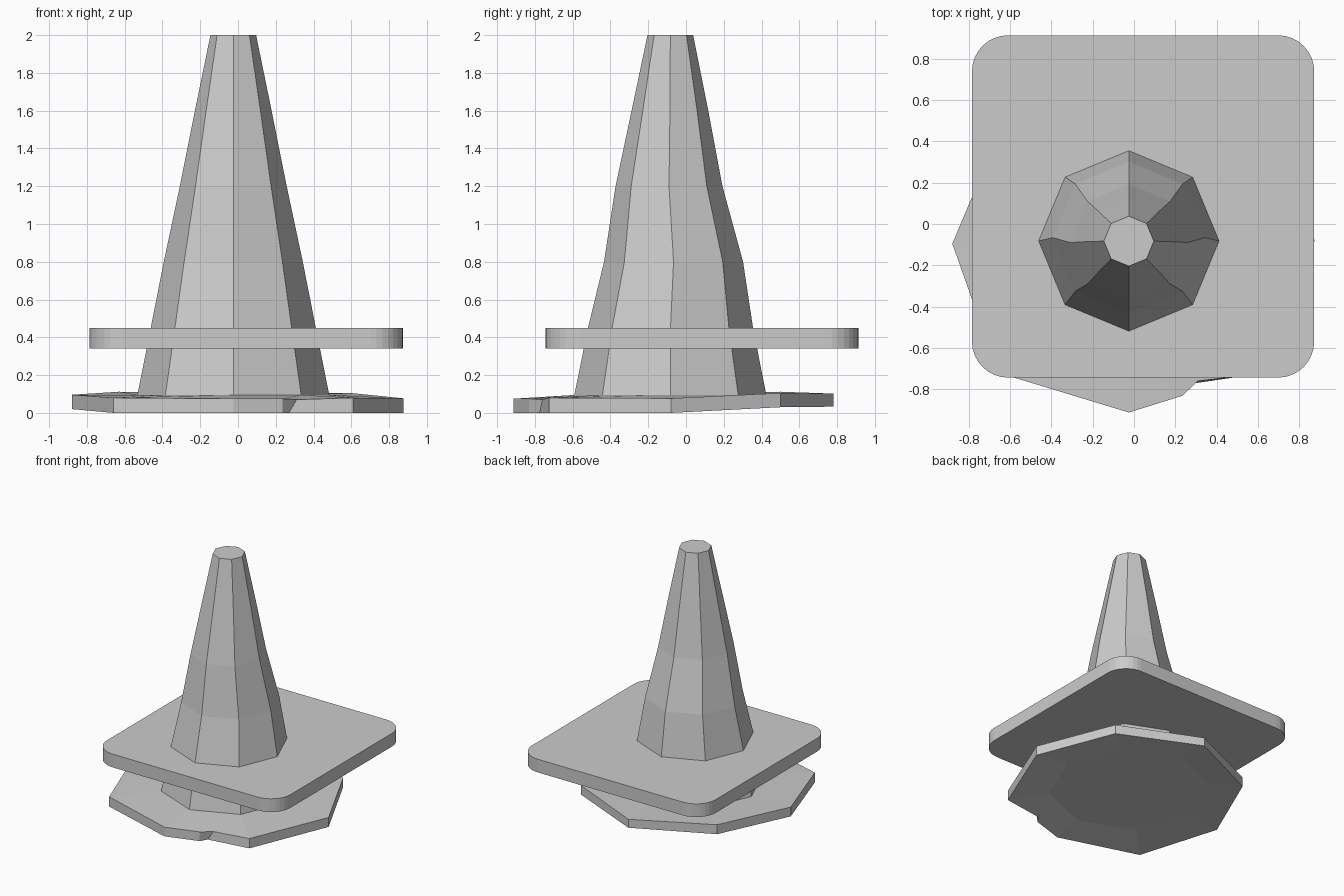
import bpy, bmesh
from math import cos, sin, pi

if "Cube" in bpy.data.objects:
    bpy.data.objects.remove(bpy.data.objects["Cube"])

CX, CY = -0.025, -0.083


def finish(bm, name):
    bmesh.ops.recalc_face_normals(bm, faces=bm.faces)
    mesh = bpy.data.meshes.new(name)
    bm.to_mesh(mesh)
    bm.free()
    obj = bpy.data.objects.new(name, mesh)
    bpy.context.collection.objects.link(obj)
    return obj


def octagon(bm, r, z, cy=CY):
    # corner 0 faces the front, then anticlockwise
    return [bm.verts.new((CX + r * cos(i * pi / 4 - pi / 2),
                          cy + r * sin(i * pi / 4 - pi / 2), z)) for i in range(8)]


def bridge(bm, a, b):
    n = len(a)
    for i in range(n):
        j = (i + 1) % n
        bm.faces.new((a[i], a[j], b[j], b[i]))


# Cone body and worn octagonal foot, one closed skin
bm = bmesh.new()

# Foot rim: x, y, bottom z, top z, matching inner corner
rim = [(-0.025, -0.913, 0.0, 0.075, 0),
       (0.235, -0.832, 0.0, 0.075, 0),   # chipped notch
       (0.31, -0.76, 0.0, 0.07, 1),      # chipped notch
       (0.61, -0.725, 0.0, 0.08, 1),
       (0.875, -0.08, 0.0, 0.077, 2),
       (0.60, 0.50, 0.03, 0.105, 3),
       (-0.025, 0.78, 0.033, 0.102, 4),
       (-0.63, 0.50, 0.035, 0.112, 5),
       (-0.88, -0.095, 0.02, 0.096, 6),
       (-0.66, -0.72, 0.0, 0.08, 7)]
low = [bm.verts.new((x, y, z)) for x, y, z, _, _ in rim]
top = [bm.verts.new((x, y, z)) for x, y, _, z, _ in rim]
low[2].co.x, low[2].co.y = 0.27, -0.775   # notch wall leans outward at the bottom
bridge(bm, low, top)

under = octagon(bm, 0.60, 0.045)   # shallow hollow underneath
cone = octagon(bm, 0.508, 0.095)
for outer, inner in ((low, under), (top, cone)):
    for i in range(len(rim)):
        j = (i + 1) % len(rim)
        a, b = rim[i][4], rim[j][4]
        face = [outer[i], outer[j], inner[b]]
        if a != b:
            face.append(inner[a])
        bm.faces.new(face)
bm.faces.new(under)

# Slightly bent cone sections: radius, height, centre y
for r, z, cy in ((0.437, 0.45, -0.082), (0.368, 0.8, -0.066), (0.283, 1.2, -0.09),
                 (0.203, 1.6, -0.085), (0.121, 2.0, CY)):
    ring = octagon(bm, r, z, cy)
    bridge(bm, cone, ring)
    cone = ring
bm.faces.new(cone)
finish(bm, "cone_body")

# Rounded square collar plate
bm = bmesh.new()
x0, x1, y0, y1, r = -0.785, 0.873, -0.744, 0.914, 0.175
corners = [(x1 - r, y1 - r), (x0 + r, y1 - r), (x0 + r, y0 + r), (x1 - r, y0 + r)]
outline = [(cx + r * cos((k + s / 8) * pi / 2), cy + r * sin((k + s / 8) * pi / 2))
           for k, (cx, cy) in enumerate(corners) for s in range(9)]
lower, upper = [[bm.verts.new((x, y, z)) for x, y in outline] for z in (0.342, 0.45)]
bridge(bm, lower, upper)
bm.faces.new(lower)
bm.faces.new(upper)
finish(bm, "collar_plate")
